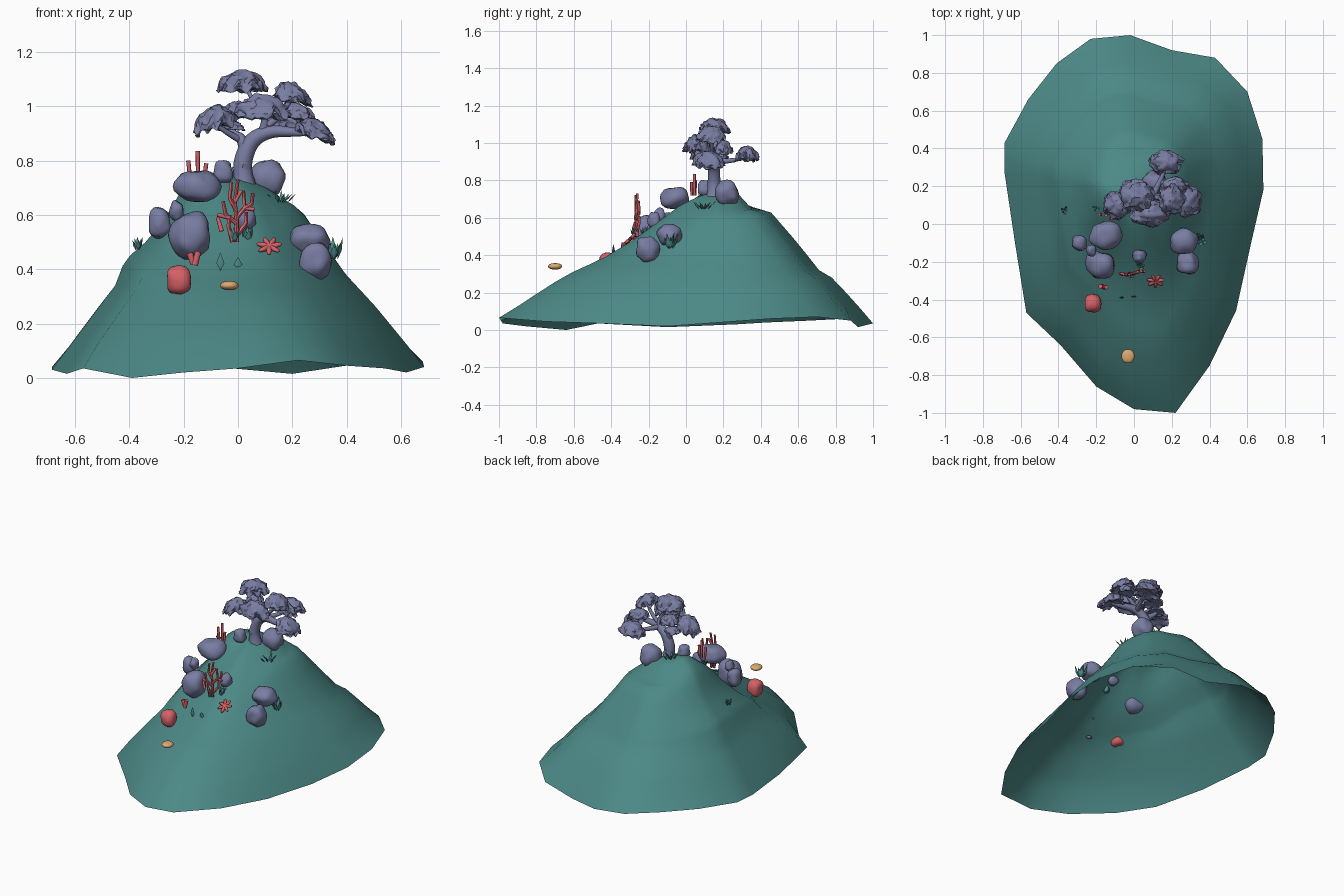
import bpy, bmesh, math, random
from mathutils import Vector, noise, Euler

if "Cube" in bpy.data.objects:
    bpy.data.objects.remove(bpy.data.objects["Cube"])

random.seed(4)


def material(name, c):
    m = bpy.data.materials.new(name)
    m.diffuse_color = (*c, 1)
    m.use_nodes = True
    m.node_tree.nodes["Principled BSDF"].inputs["Base Color"].default_value = m.diffuse_color
    return m


TEAL = material("teal", (0.072, 0.25, 0.24))
SLATE = material("slate", (0.19, 0.205, 0.36))
RED = material("coral_red", (0.66, 0.12, 0.135))
ORANGE = material("orange", (0.72, 0.40, 0.17))


def finish(name, bm, mat, angle=40):
    me = bpy.data.meshes.new(name)
    bm.to_mesh(me)
    bm.free()
    me.materials.append(mat)
    ob = bpy.data.objects.new(name, me)
    bpy.context.collection.objects.link(ob)
    bpy.ops.object.select_all(action='DESELECT')
    bpy.context.view_layer.objects.active = ob
    ob.select_set(True)
    bpy.ops.object.shade_smooth_by_angle(angle=math.radians(angle))
    return ob


def lerp_table(tab, t):
    for (a, za), (b, zb) in zip(tab, tab[1:]):
        if t <= b:
            return za + (zb - za) * (t - a) / (b - a)
    return tab[-1][1]


# Hill: open shell of rings between the summit and the ground outline
OUT = [(-.02, 1, .035), (.2, .92, .015), (.43, .88, .05), (.6, .7, .07), (.68, .45, .06), (.685, .18, .04),
       (.62, -.1, .02), (.54, -.46, .035), (.4, -.75, .045), (.22, -1, .065), (0, -.98, .035), (-.2, -.86, .02),
       (-.39, -.64, 0), (-.57, -.47, .035), (-.63, -.1, .015), (-.685, .27, .03), (-.685, .43, .04),
       (-.56, .66, .05), (-.41, .85, .06), (-.23, .98, .05)]
PROFILE = {
    'front': [(0, .74), (.13, .69), (.22, .61), (.36, .49), (.43, .44), (.51, .385), (.69, .292), (.85, .175), (1, .06)],
    'back': [(0, .74), (.1, .735), (.16, .72), (.24, .645), (.35, .637), (.53, .46), (.66, .32), (.75, .275), (1, .04)],
    'right': [(0, .74), (.15, .70), (.25, .655), (.34, .62), (.39, .56), (.58, .38), (.73, .27), (.91, .12), (1, .05)],
    'left': [(0, .74), (.18, .76), (.29, .71), (.37, .61), (.47, .515), (.61, .435), (.65, .35), (1, .03)]}
SUMMIT = Vector((0, .15))
bm = bmesh.new()
rings = []
for t in (.08, .16, .24, .3, .36, .42, .5, .58, .62, .66, .74, .83, .91, 1):
    ring = []
    for x, y, zb in OUT:
        d = Vector((x, y)) - SUMMIT
        p = SUMMIT + d * t
        n = d.normalized()
        zx = lerp_table(PROFILE['right' if n.x > 0 else 'left'], t)
        zy = lerp_table(PROFILE['back' if n.y > 0 else 'front'], t)
        z = zx * n.x ** 2 + zy * n.y ** 2
        ring.append(bm.verts.new((p.x, p.y, zb if t == 1 else z)))
    rings.append(ring)
N = len(OUT)
top = bm.verts.new((0, .15, .74))
for i in range(N):
    j = (i + 1) % N
    bm.faces.new((top, rings[0][j], rings[0][i]))
    for a, b in zip(rings, rings[1:]):
        bm.faces.new((a[i], a[j], b[j], b[i]))
bmesh.ops.recalc_face_normals(bm, faces=bm.faces)
if sum(f.normal.z for f in bm.faces) < 0:
    bmesh.ops.reverse_faces(bm, faces=bm.faces)
finish("hill", bm, TEAL, 50)


def boulder(name, pos, size, mat=SLATE, rough=.12, power=2.0):
    bm = bmesh.new()
    bmesh.ops.create_icosphere(bm, subdivisions=3, radius=1)
    off = Vector(pos) * 20
    for v in bm.verts:
        n = v.co.normalized()
        k = 1 + rough * noise.noise(n * 1.3 + off)
        k /= sum(abs(c) ** power for c in n) ** (.6 / power)
        v.co = Vector(pos) + Vector([n[i] * k * size[i] for i in range(3)])
    return finish(name, bm, mat, 60)


# Boulders, barrel sponge and shell
for i, (p, s) in enumerate([
        ((-.15, -.06, .705), (.082, .075, .06)), ((-.177, -.22, .525), (.075, .073, .085)),
        ((-.288, -.1, .57), (.041, .042, .055)), ((-.225, -.14, .615), (.026, .03, .036)),
        ((-.055, .1, .757), (.036, .04, .044)), ((.108, .22, .733), (.064, .064, .068)),
        ((.028, -.17, .585), (.038, .033, .046)), ((.265, -.09, .51), (.07, .065, .055)),
        ((.283, -.205, .43), (.058, .064, .07)), ((-.045, -.48, .335), (.018, .012, .01))]):
    boulder(f"boulder_{i + 1}", p, s, SLATE, .22, 2.5)
boulder("barrel_sponge", (-.218, -.42, .36), (.045, .047, .053), RED, .12, 4)
boulder("shell", (-.032, -.7, .34), (.034, .037, .017), ORANGE, .03, 2.5)


def tube(name, paths, mat, nurbs=False):
    """Each path is a list of (x, y, z, radius)."""
    cu = bpy.data.curves.new(name, 'CURVE')
    cu.dimensions = '3D'
    cu.bevel_depth = 1
    cu.bevel_resolution = 2
    cu.use_fill_caps = True
    for path in paths:
        s = cu.splines.new('NURBS' if nurbs else 'POLY')
        s.points.add(len(path) - 1)
        for q, (x, y, z, r) in zip(s.points, path):
            q.co = (x, y, z, 1)
            q.radius = r
        if nurbs:
            s.use_endpoint_u = True
            s.order_u = 3
            s.resolution_u = 6
    ob = bpy.data.objects.new(name, cu)
    bpy.context.collection.objects.link(ob)
    cu.materials.append(mat)
    bpy.ops.object.select_all(action='DESELECT')
    bpy.context.view_layer.objects.active = ob
    ob.select_set(True)
    bpy.ops.object.convert(target='MESH')
    bpy.ops.object.shade_smooth_by_angle(angle=math.radians(45))


# Tree trunk and branches
tube("tree_trunk", [
    [(.03, .15, .66, .055), (.02, .15, .73, .036), (.015, .15, .8, .034), (.05, .15, .88, .03),
     (.12, .14, .91, .024), (.2, .12, .905, .018), (.28, .11, .9, .008)],
    [(.03, .15, .82, .025), (.02, .15, .88, .02), (-.02, .17, .9, .014), (-.03, .18, .92, .008)],
    [(.02, .16, .87, .014), (-.04, .13, .9, .011), (-.1, .09, .945, .006)],
    [(.08, .15, .89, .02), (.11, .14, .94, .015), (.07, .13, .99, .01), (.03, .17, 1.07, .007)],
    [(.11, .14, .93, .014), (.17, .14, .97, .011), (.2, .13, 1.04, .007)],
    [(.1, .15, .9, .018), (.14, .23, .9, .013), (.18, .32, .92, .007)]], SLATE, True)

# Foliage: ragged lobed caps with drooping rims; the last value tilts the cap along x
for i, (x, y, z, rx, ry, h, tilt) in enumerate([
        (.015, .15, 1.085, .092, .085, .05, 0), (.2, .13, 1.045, .07, .08, .045, -.25),
        (.085, .055, .99, .105, .07, .055, 0), (-.09, .1, .95, .075, .075, .055, .25),
        (-.025, .18, .925, .05, .05, .022, 0), (.285, .12, .91, .075, .085, .045, -.3),
        (.17, .325, .935, .09, .065, .05, 0), (.215, .2, .975, .075, .05, .04, -.2),
        (.0, .18, .985, .06, .06, .035, 0)]):
    bm = bmesh.new()
    bmesh.ops.create_icosphere(bm, subdivisions=4, radius=1)
    off = Vector((i * 7, 3, 0))
    for v in bm.verts:
        n = v.co.copy()
        a = math.atan2(n.y, n.x)
        flat = math.hypot(n.x, n.y)
        k = .97 + .06 * math.sin(5 * a + i) * flat + .16 * noise.noise(n * 3 + off) + .12 * noise.noise(n * 7 + off)
        zz = n.z * k if n.z > 0 else n.z * .35
        droop = flat ** 2 * (.5 + .5 * noise.noise(Vector((n.x, n.y, 0)) * 3 + off))
        v.co = (x + n.x * k * rx, y + n.y * k * ry, z + h * (zz - droop) + tilt * n.x * rx)
    finish(f"foliage_{i + 1}", bm, SLATE, 45)

# Branching coral: a flat fan of twigs
fan = [[(-.005, .5), (-.005, .58), (-.012, .65), (0, .73)], [(-.008, .62), (-.03, .66), (-.025, .72)],
       [(-.006, .57), (-.045, .6), (-.055, .65)], [(-.03, .59), (-.075, .6)],
       [(-.02, .5), (-.035, .56), (-.03, .6)], [(-.06, .54), (-.075, .59)],
       [(-.005, .59), (.025, .625), (.02, .69)], [(.02, .62), (.05, .64), (.055, .68)],
       [(.0, .53), (.03, .57), (.03, .61)], [(.03, .625), (.06, .62)], [(-.012, .65), (.012, .69)]]
tube("branching_coral", [[(x, -.26 + .01 * math.sin(40 * x), z, .009 - .004 * k / len(b))
                          for k, (x, z) in enumerate(b)] for b in fan], RED)

# Tube sponges
tube("tall_tubes", [[(x, y, .72, .007), (x + dx, y, zt, .008)] for x, y, zt, dx in
                    [(-.175, .05, .80, -.008), (-.148, .045, .835, 0), (-.125, .03, .79, .008)]], RED)
tube("short_tubes", [[(-.165, -.33, .42, .011), (-.178, -.33, .46, .012)],
                     [(-.16, -.335, .415, .012), (-.146, -.335, .465, .011)]], RED)

# Star flower
c = Vector((.115, -.3, .483))
tilt = Euler((.75, 0, 0)).to_matrix()
petals = []
for k in range(7):
    a = k * math.tau / 7 + .2
    pts = []
    for r, w in ((0, .009), (.022, .01), (.042, .007), (.048, .002)):
        q = c + tilt @ Vector((r * math.cos(a), r * math.sin(a), .1 * r))
        pts.append((*q, w))
    petals.append(pts)
tube("star_flower", petals, RED)


def tuft(name, pos, height, spread, count, width):
    bm = bmesh.new()
    for k in range(count):
        a = k * 2.4 + 1.6
        dirn = Vector((math.cos(a), math.sin(a), 0))
        base = Vector(pos) + dirn * spread * .5 * (k / count)
        tip = base + dirn * spread * .5 + Vector((0, 0, height * (1 if k == 0 else random.uniform(.7, 1))))
        side = Vector((-math.sin(a), math.cos(a), 0)) * height * width
        mid = base.lerp(tip, .4)
        ring = [bm.verts.new(mid + d) for d in (side, dirn * height * .1, -side, -dirn * height * .1)]
        b, t = bm.verts.new(base), bm.verts.new(tip)
        for i in range(4):
            bm.faces.new((ring[i], ring[(i + 1) % 4], t))
            bm.faces.new((ring[(i + 1) % 4], ring[i], b))
    bmesh.ops.recalc_face_normals(bm, faces=bm.faces)
    finish(name, bm, TEAL, 60)


# Grass tufts and single leaves
for i, (p, h, s, n, w) in enumerate([
        ((.35, -.085, .435), .085, .045, 9, .16), ((.16, .1, .645), .045, .07, 10, .16),
        ((-.37, .07, .47), .05, .03, 6, .16), ((-.015, -.27, .5), .055, .03, 5, .2),
        ((.035, -.22, .5), .06, .03, 6, .2), ((-.02, .2, .73), .05, .05, 7, .16),
        ((-.065, -.39, .395), .068, .004, 1, .22), ((0, -.385, .4), .045, .004, 1, .34),
        ((-.2, .08, .7), .04, .03, 4, .16)]):
    tuft(f"grass_tuft_{i + 1}", p, h, s, n, w)
